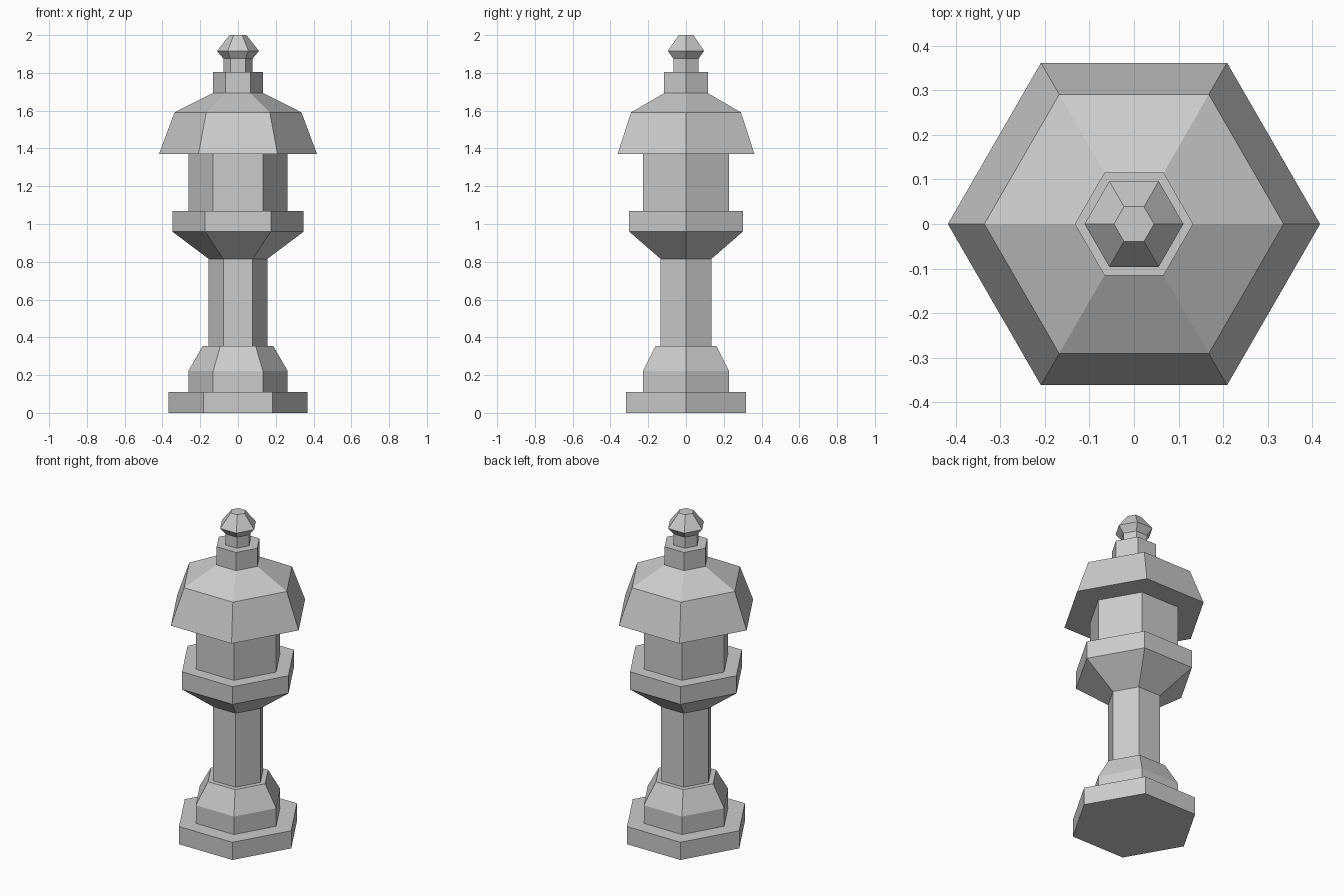
import bpy, bmesh, math

if "Cube" in bpy.data.objects:
    bpy.data.objects.remove(bpy.data.objects["Cube"])

stone = bpy.data.materials.new("pale grey stone")
stone.diffuse_color = (0.6, 0.6, 0.6, 1)
stone.use_nodes = True
stone.node_tree.nodes["Principled BSDF"].inputs["Base Color"].default_value = stone.diffuse_color

SIDES = 6


def hex_part(name, profile):
    """Closed six-sided solid from (radius, height) rings, corners on the x axis."""
    bm = bmesh.new()
    rings = []
    for r, z in profile:
        rings.append([bm.verts.new((r * math.cos(math.tau * i / SIDES),
                                    r * math.sin(math.tau * i / SIDES), z))
                      for i in range(SIDES)])
    for low, high in zip(rings, rings[1:]):
        for i in range(SIDES):
            j = (i + 1) % SIDES
            bm.faces.new((low[i], low[j], high[j], high[i]))
    bm.faces.new(rings[0][::-1])
    bm.faces.new(rings[-1])
    mesh = bpy.data.meshes.new(name)
    bm.to_mesh(mesh)
    bm.free()
    mesh.materials.append(stone)
    obj = bpy.data.objects.new(name, mesh)
    bpy.context.collection.objects.link(obj)
    return obj


# Foot and stem
hex_part("base_slab", [(0.367, 0), (0.367, 0.11)])
hex_part("plinth", [(0.263, 0.11), (0.263, 0.222), (0.187, 0.354)])
hex_part("shaft", [(0.155, 0.354), (0.155, 0.815)])

# Flared platform and lamp chamber
hex_part("platform", [(0.155, 0.815), (0.348, 0.96), (0.348, 1.07)])
hex_part("lamp_chamber", [(0.263, 1.07), (0.263, 1.371)])

# Two-pitch roof
hex_part("roof", [(0.418, 1.371), (0.336, 1.591), (0.133, 1.693)])

# Collar and jewel on top
hex_part("collar", [(0.133, 1.693), (0.133, 1.806)])
hex_part("finial", [(0.077, 1.806), (0.077, 1.875), (0.111, 1.916), (0.045, 2.0)])
